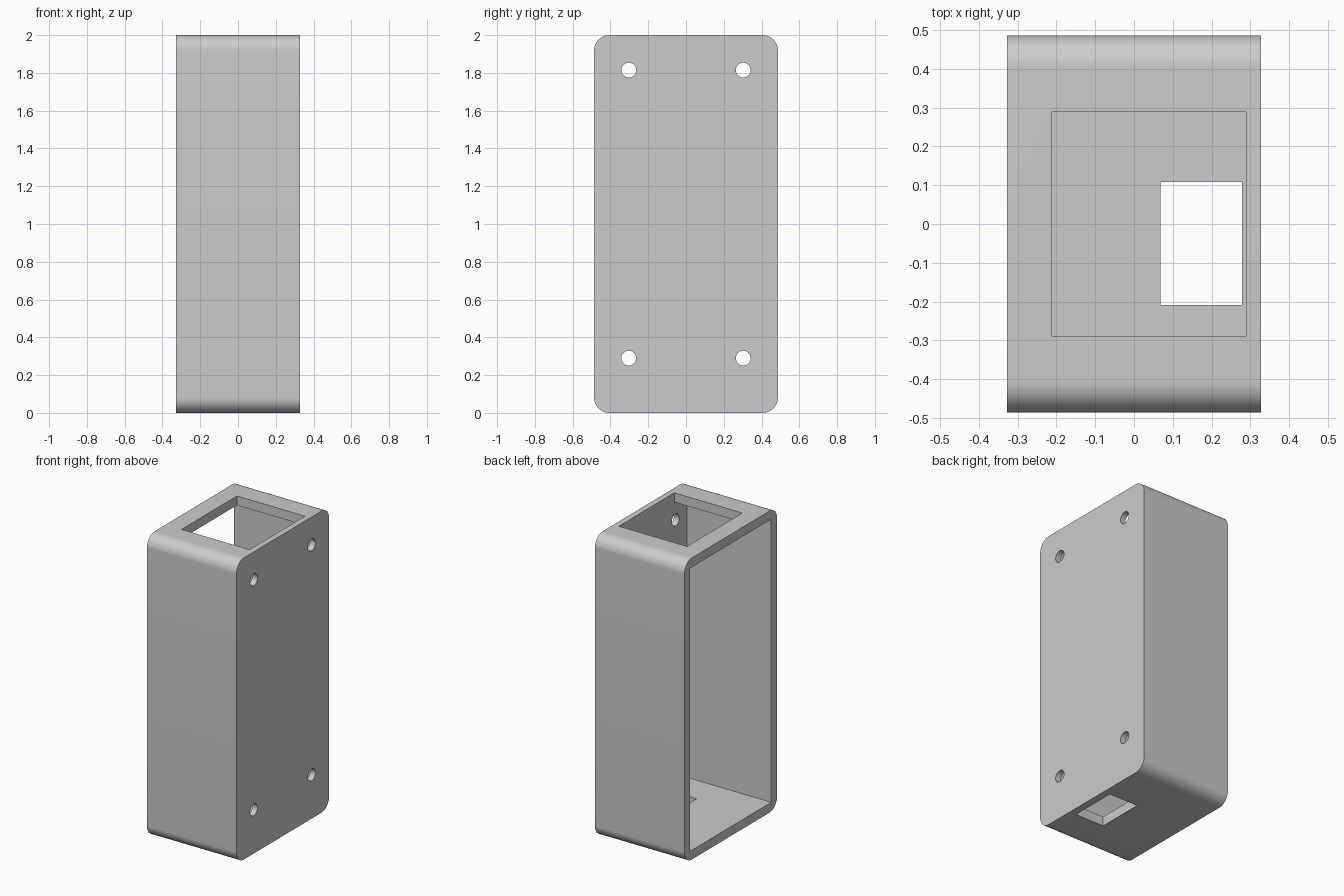
import bpy, bmesh
from math import sin, cos, pi, radians
from mathutils import Matrix, Vector

HX, HY, H = 0.328, 0.486, 2.0      # half width, half depth, height
RADIUS, WALL = 0.08, 0.062
BACK = 0.289                       # inner face of the closed plate

cube = bpy.data.objects.get("Cube")
if cube:
    bpy.data.objects.remove(cube, do_unlink=True)

grey = bpy.data.materials.new("plain grey")
grey.use_nodes = True
colour = (0.6, 0.6, 0.6, 1)
grey.diffuse_color = colour
grey.node_tree.nodes["Principled BSDF"].inputs["Base Color"].default_value = colour


def make_object(name, bm):
    mesh = bpy.data.meshes.new(name)
    bmesh.ops.recalc_face_normals(bm, faces=bm.faces)
    bm.to_mesh(mesh)
    bm.free()
    mesh.materials.append(grey)
    obj = bpy.data.objects.new(name, mesh)
    bpy.context.collection.objects.link(obj)
    return obj


def box(name, low, high):
    low, high = Vector(low), Vector(high)
    bm = bmesh.new()
    place = Matrix.Translation((low + high) / 2) @ Matrix.Diagonal((*(high - low), 1))
    bmesh.ops.create_cube(bm, size=1, matrix=place)
    return make_object(name, bm)


def rounded_block(name, steps=16):
    bm = bmesh.new()
    corners = [(1, 1), (-1, 1), (-1, -1), (1, -1)]
    verts = []
    for i, (sy, sz) in enumerate(corners):
        for k in range(steps + 1):
            a = (i + k / steps) * pi / 2
            y = sy * (HY - RADIUS) + RADIUS * cos(a)
            z = H / 2 + sz * (H / 2 - RADIUS) + RADIUS * sin(a)
            verts.append(bm.verts.new((-HX, y, z)))
    face = bm.faces.new(verts)
    grown = bmesh.ops.extrude_face_region(bm, geom=[face], use_keep_orig=True)
    moved = [v for v in grown["geom"] if isinstance(v, bmesh.types.BMVert)]
    bmesh.ops.translate(bm, verts=moved, vec=(2 * HX, 0, 0))
    return make_object(name, bm)


def cylinder(name, y, z, radius):
    bm = bmesh.new()
    place = Matrix.Translation((HX, y, z)) @ Matrix.Rotation(pi / 2, 4, "Y")
    bmesh.ops.create_cone(bm, cap_ends=True, segments=40, radius1=radius,
                          radius2=radius, depth=0.2, matrix=place)
    return make_object(name, bm)


def cut(target, cutter):
    mod = target.modifiers.new(cutter.name, "BOOLEAN")
    mod.operation, mod.solver, mod.object = "DIFFERENCE", "EXACT", cutter
    bpy.context.view_layer.objects.active = target
    bpy.ops.object.modifier_apply(modifier=mod.name)
    bpy.data.objects.remove(cutter, do_unlink=True)


housing = rounded_block("housing")

# Cavity, open on one side
cut(housing, box("cavity", (-HX - 0.1, -HY + WALL, WALL), (BACK, HY - WALL, H - WALL)))

# Large window in the top, small slot in the floor
cut(housing, box("top_window", (-0.211, -0.29, H - 0.2), (BACK, 0.29, H + 0.1)))
cut(housing, box("floor_slot", (0.068, -0.209, -0.1), (0.279, 0.108, 0.2)))

# Four mounting holes through the closed plate
for y in (-0.303, 0.303):
    for z in (0.29, 1.815):
        cut(housing, cylinder("mounting_hole", y, z, 0.039))

# Smooth rounded edges, sharp corners
bpy.ops.object.select_all(action="DESELECT")
housing.select_set(True)
bpy.context.view_layer.objects.active = housing
bpy.ops.object.shade_smooth_by_angle(angle=radians(30))
